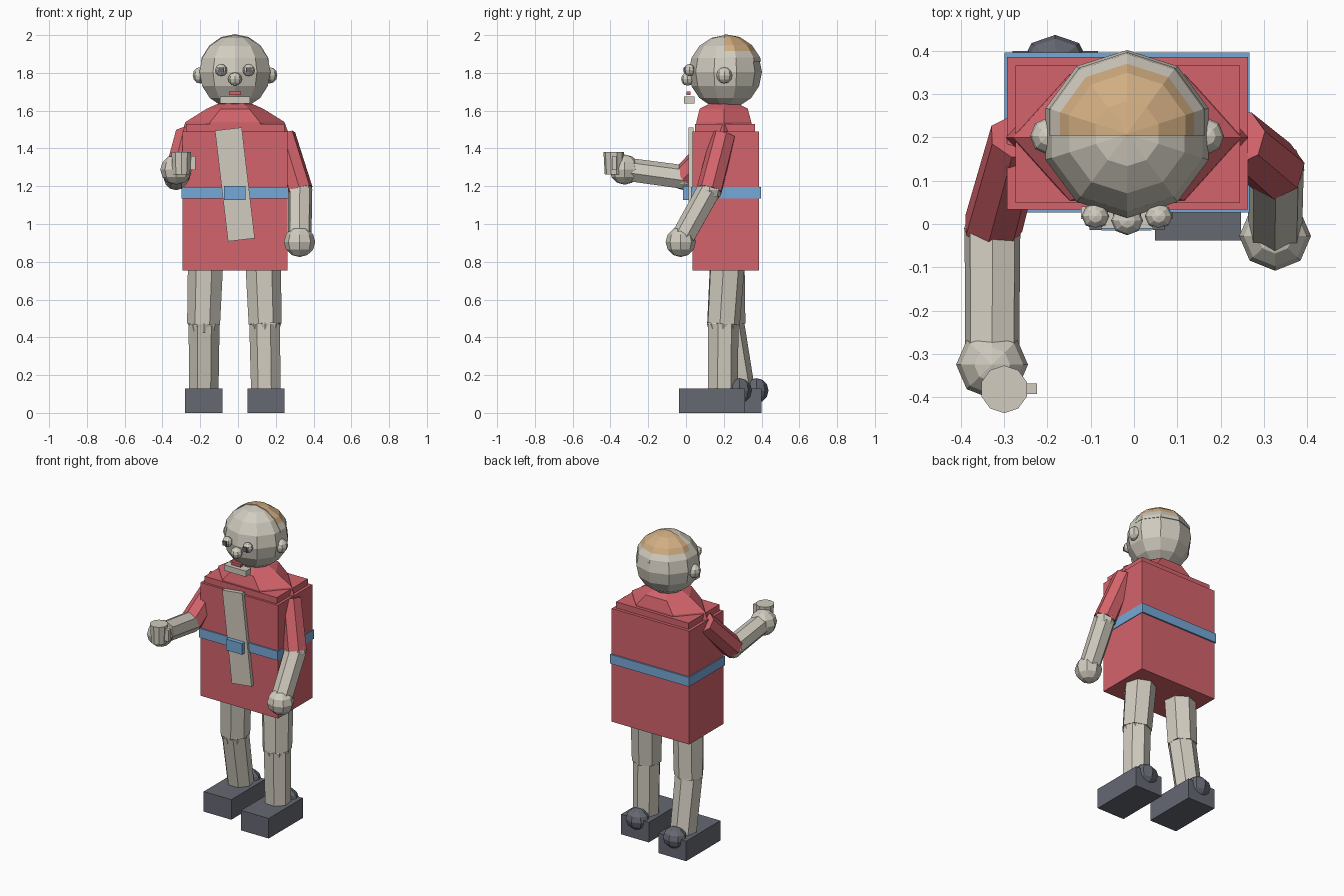
import bpy, bmesh, math
from mathutils import Vector, Matrix

if "Cube" in bpy.data.objects:
    bpy.data.objects.remove(bpy.data.objects["Cube"])


def material(name, srgb):
    m = bpy.data.materials.new(name)
    col = [((c + 0.055) / 1.055) ** 2.4 for c in srgb] + [1]
    m.use_nodes = True
    m.diffuse_color = col
    m.node_tree.nodes["Principled BSDF"].inputs["Base Color"].default_value = col
    return m


GREY = material("warm grey", (0.82, 0.80, 0.75))
RED = material("coat red", (0.83, 0.39, 0.42))
BLUE = material("belt blue", (0.46, 0.66, 0.84))
DARK = material("dark slate", (0.40, 0.41, 0.45))
TAN = material("tan", (0.82, 0.68, 0.51))


def finish(name, bm, *mats):
    bmesh.ops.recalc_face_normals(bm, faces=bm.faces[:])
    me = bpy.data.meshes.new(name)
    bm.to_mesh(me)
    bm.free()
    for m in mats:
        me.materials.append(m)
    ob = bpy.data.objects.new(name, me)
    bpy.context.collection.objects.link(ob)
    return ob


def box(name, lo, hi, mat):
    lo, hi = Vector(lo), Vector(hi)
    bm = bmesh.new()
    bmesh.ops.create_cube(bm, size=1)
    bmesh.ops.scale(bm, vec=hi - lo, verts=bm.verts)
    ob = finish(name, bm, mat)
    ob.location = (lo + hi) / 2
    return ob


def ball(name, centre, radii, mat, seg=8, rings=6):
    bm = bmesh.new()
    bmesh.ops.create_uvsphere(bm, u_segments=seg, v_segments=rings, radius=1)
    bmesh.ops.scale(bm, vec=radii, verts=bm.verts)
    bmesh.ops.translate(bm, vec=centre, verts=bm.verts)
    return finish(name, bm, mat)


def limb(name, a, b, r1, r2, mat, sides=7):
    a, b = Vector(a), Vector(b)
    bm = bmesh.new()
    bmesh.ops.create_cone(bm, cap_ends=True, segments=sides, radius1=r1,
                          radius2=r2, depth=(b - a).length)
    rot = (b - a).to_track_quat('Z', 'Y').to_matrix().to_4x4()
    bmesh.ops.transform(bm, matrix=Matrix.Translation((a + b) / 2) @ rot, verts=bm.verts)
    return finish(name, bm, mat)


MID = -0.016

# Coat, shoulder plate, belt, buckle and hanging scarf
box("coat", (-0.293, 0.034, 0.755), (0.263, 0.386, 1.49), RED)
box("shoulder_plate", (-0.274, 0.048, 1.48), (0.245, 0.366, 1.53), RED)
box("belt", (-0.299, 0.026, 1.135), (0.267, 0.396, 1.195), BLUE)
box("buckle", (-0.075, -0.015, 1.128), (0.04, 0.03, 1.2), BLUE)
scarf = box("scarf", (-0.088, 0.012, 0.914), (0.055, 0.04, 1.505), GREY)
scarf.rotation_euler.y = math.radians(-6.7)

# Six-sided collar lofted through shrinking rings
bm = bmesh.new()
previous = None
for z, sx, sy in ((1.49, 0.28, 0.17), (1.54, 0.262, 0.168), (1.61, 0.15, 0.147), (1.65, 0.06, 0.06)):
    ring = [bm.verts.new((MID + sx * math.cos(i * math.pi / 3),
                          0.2 + sy * math.sin(i * math.pi / 3), z)) for i in range(6)]
    if previous:
        for i in range(6):
            j = (i + 1) % 6
            bm.faces.new((previous[i], previous[j], ring[j], ring[i]))
    else:
        bm.faces.new(ring)
    previous = ring
bm.faces.new(previous)
finish("collar", bm, RED)

# Head
HEAD = Vector((MID, 0.208, 1.805))
ball("head", HEAD, (0.198, 0.194, 0.195), GREY, 10, 8)

# Hair shell over the upper back of the head, with a tan crown
bm = bmesh.new()
bmesh.ops.create_uvsphere(bm, u_segments=10, v_segments=8, radius=0.2)
bmesh.ops.translate(bm, vec=HEAD, verts=bm.verts)
for point, normal, clear in (((0, 0.205, 0), (0, 1, 0), True),
                             ((0, 0, 1.86), (0, 0, 1), True),
                             ((0, 0, 1.915), (0, 0, 1), False)):
    bmesh.ops.bisect_plane(bm, geom=bm.verts[:] + bm.edges[:] + bm.faces[:],
                           plane_co=point, plane_no=normal, clear_inner=clear)
    if clear:
        bmesh.ops.holes_fill(bm, edges=[e for e in bm.edges if e.is_boundary])
for f in bm.faces:
    f.material_index = int(f.calc_center_median().z > 1.915 and f.normal.z > 0.1)
finish("hair", bm, GREY, TAN)

# Ears, eyes and pupils in pairs
for side, s in (("right", -1), ("left", 1)):
    ball(side + "_ear", (MID + s * 0.185, 0.203, 1.787), (0.039, 0.042, 0.043), GREY)
    x = MID + s * 0.073
    ball(side + "_eye", (x, 0.018, 1.815), (0.032, 0.03, 0.032), GREY)
    box(side + "_pupil", (x - 0.014, -0.014, 1.801), (x + 0.014, 0.014, 1.829), DARK)

# Nose, mouth and chin beard
ball("nose", (MID, 0.008, 1.767), (0.037, 0.034, 0.035), GREY)
box("mouth", (-0.048, 0.003, 1.682), (0.016, 0.025, 1.701), RED)
box("beard", (-0.095, -0.01, 1.637), (0.063, 0.045, 1.675), GREY)

# Arms: shoulder, elbow, hand
arms = {"right": ((-0.27, 0.2, 1.47), (-0.327, -0.01, 1.245), (-0.328, -0.325, 1.288)),
        "left": ((0.24, 0.2, 1.47), (0.328, 0.125, 1.18), (0.326, -0.028, 0.905))}
for side, (shoulder, elbow, hand) in arms.items():
    limb(side + "_sleeve", shoulder, elbow, 0.066, 0.07, RED)
    ball(side + "_elbow", elbow, (0.066,) * 3, GREY)
    limb(side + "_forearm", elbow, hand, 0.066, 0.064, GREY)
    ball(side + "_hand", hand, (0.083, 0.08, 0.08), GREY)

# Mug held in the right hand
limb("mug", (-0.3, -0.382, 1.262), (-0.3, -0.382, 1.38), 0.048, 0.055, GREY, 10)
box("mug_handle", (-0.26, -0.393, 1.285), (-0.224, -0.369, 1.36), GREY)

# Legs: hip, knee, ankle, and where the shoe starts
legs = {"right": ((-0.17, 0.215, 0.78), (-0.18, 0.225, 0.47), (-0.182, 0.288, 0.1), -0.182, 0.05),
        "left": ((0.132, 0.215, 0.78), (0.143, 0.195, 0.47), (0.149, 0.193, 0.1), 0.148, -0.038)}
for side, (hip, knee, ankle, x, front) in legs.items():
    limb(side + "_thigh", hip, knee, 0.096, 0.09, GREY)
    ball(side + "_knee", knee, (0.084,) * 3, GREY)
    limb(side + "_shin", knee, ankle, 0.084, 0.08, GREY)
    box(side + "_shoe", (x - 0.099, front, 0), (x + 0.099, front + 0.35, 0.13), DARK)
    ball(side + "_heel", (x, front + 0.322, 0.118), (0.078, 0.065, 0.066), DARK)
